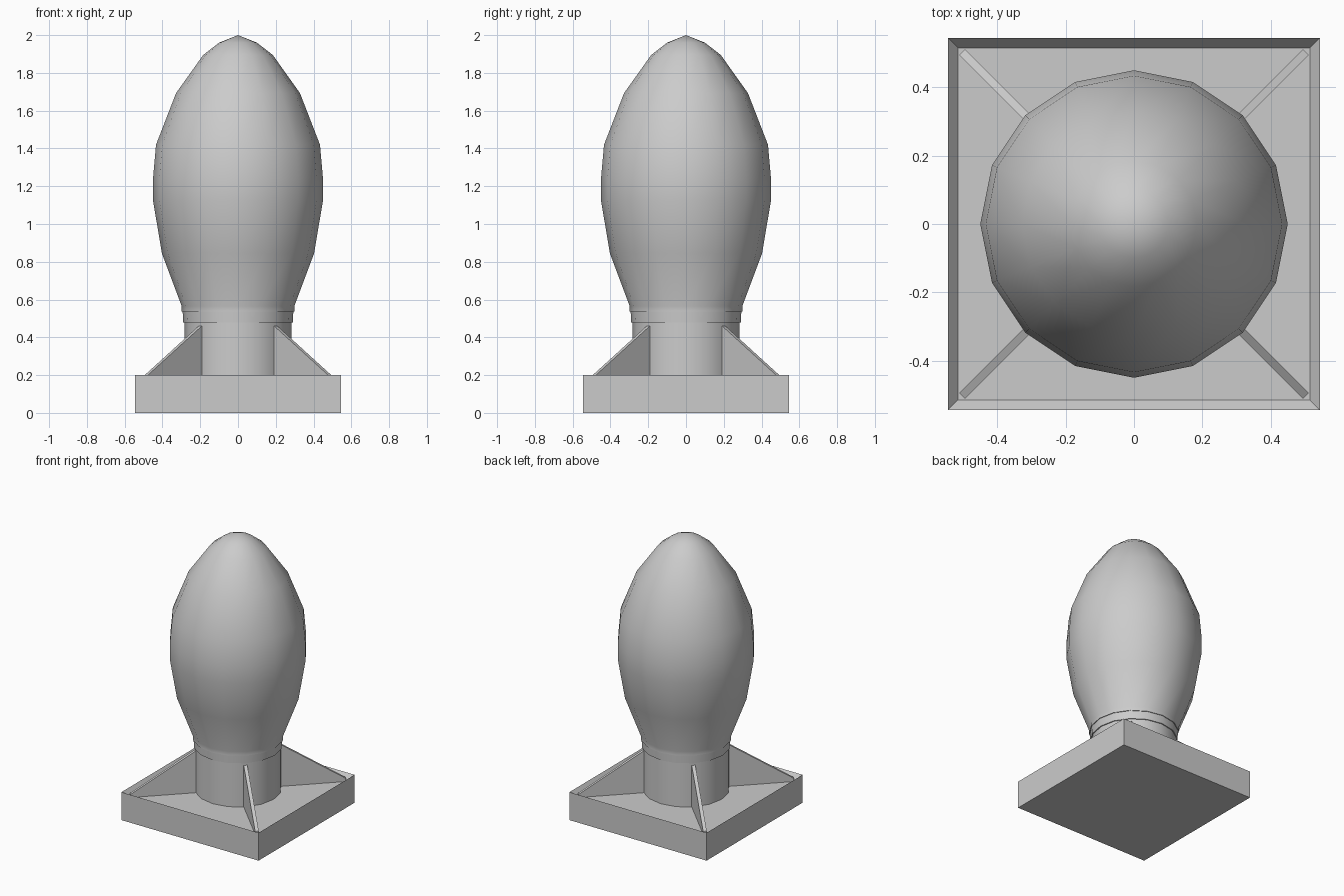
import bpy, bmesh, math
from mathutils import Matrix, Vector

if "Cube" in bpy.data.objects:
    bpy.data.objects.remove(bpy.data.objects["Cube"])

SIDES = 16


def finish(name, bm, smooth=None):
    bmesh.ops.remove_doubles(bm, verts=bm.verts, dist=1e-5)
    bmesh.ops.recalc_face_normals(bm, faces=bm.faces)
    mesh = bpy.data.meshes.new(name)
    bm.to_mesh(mesh)
    bm.free()
    obj = bpy.data.objects.new(name, mesh)
    bpy.context.collection.objects.link(obj)
    if smooth:
        bpy.ops.object.select_all(action='DESELECT')
        obj.select_set(True)
        bpy.context.view_layer.objects.active = obj
        bpy.ops.object.shade_smooth_by_angle(angle=math.radians(smooth))
    return obj


def lathe(name, profile, smooth=50):
    """Revolve (radius, z) points around the z axis."""
    bm = bmesh.new()
    verts = [bm.verts.new((r, 0, z)) for r, z in profile]
    edges = [bm.edges.new(pair) for pair in zip(verts, verts[1:])]
    bmesh.ops.spin(bm, geom=verts + edges, axis=(0, 0, 1), cent=(0, 0, 0),
                   angle=math.tau, steps=SIDES, use_merge=True)
    return finish(name, bm, smooth)


# Square tray with a shallow recess
bm = bmesh.new()
bmesh.ops.create_cube(bm, size=1, matrix=Matrix.Translation((0, 0, 0.1))
                      @ Matrix.Diagonal((1.09, 1.09, 0.2, 1)))
top = max(bm.faces, key=lambda f: f.calc_center_median().z)
bmesh.ops.inset_region(bm, faces=[top], thickness=0.042)
bmesh.ops.translate(bm, verts=top.verts, vec=(0, 0, -0.038))
finish("base_tray", bm)

# Neck post and the slightly wider collar above it
lathe("neck", [(0, 0.162), (0.283, 0.162), (0.283, 0.5)])
lathe("collar", [(0.27, 0.478), (0.29, 0.478), (0.293, 0.536)])

# Bulb-shaped body
lathe("body", [(0, 0.536), (0.298, 0.536), (0.298, 0.565), (0.403, 0.845),
               (0.45, 1.125), (0.45, 1.24), (0.434, 1.42), (0.328, 1.693),
               (0.184, 1.895), (0.10, 1.96), (0, 2.0)])

# Four diagonal triangular fins running into the tray corners
q = math.sqrt(2)
fin_profile = [(0.26, 0.162), (0.503 * q, 0.162), (0.503 * q, 0.184),
               (0.2 * q, 0.46), (0.26, 0.46)]
for i in range(4):
    bm = bmesh.new()
    face = bm.faces.new([bm.verts.new((r, -0.012, z)) for r, z in fin_profile])
    side = bmesh.ops.extrude_face_region(bm, geom=[face], use_keep_orig=True)
    bmesh.ops.translate(bm, vec=Vector((0, 0.024, 0)),
                        verts=[g for g in side["geom"] if isinstance(g, bmesh.types.BMVert)])
    fin = finish(f"fin_{i + 1}", bm)
    fin.rotation_euler.z = math.pi / 4 + i * math.pi / 2
